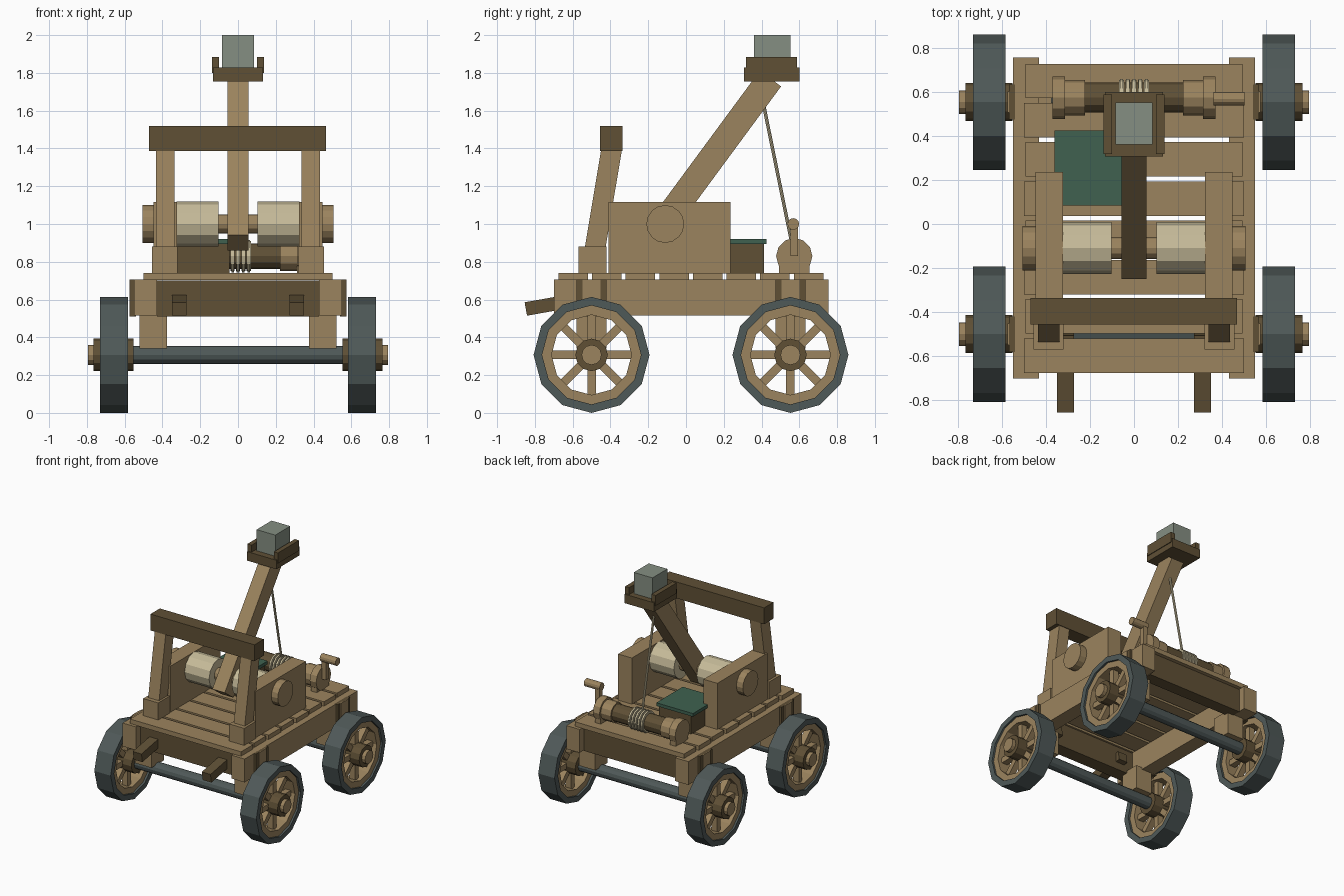
import bpy, bmesh, math
from mathutils import Vector, Matrix

if "Cube" in bpy.data.objects:
    bpy.data.objects.remove(bpy.data.objects["Cube"])


def material(name, rgb):
    m = bpy.data.materials.new(name)
    m.diffuse_color = (*rgb, 1)
    m.use_nodes = True
    m.node_tree.nodes["Principled BSDF"].inputs["Base Color"].default_value = m.diffuse_color
    return m


WOOD = material("light wood", (0.33, 0.23, 0.112))
DARK = material("dark wood", (0.115, 0.08, 0.036))
IRON = material("dark iron", (0.078, 0.1, 0.098))
ROPE = material("cream rope", (0.57, 0.50, 0.32))
STONE = material("grey stone", (0.235, 0.275, 0.225))
GREEN = material("green lid", (0.05, 0.12, 0.08))


def finish(name, bm, mat):
    bmesh.ops.recalc_face_normals(bm, faces=bm.faces)
    me = bpy.data.meshes.new(name)
    bm.to_mesh(me)
    bm.free()
    me.materials.append(mat)
    ob = bpy.data.objects.new(name, me)
    bpy.context.collection.objects.link(ob)
    return ob


def box(name, x, y, z, mat):
    """Box from (min, max) pairs."""
    bm = bmesh.new()
    bmesh.ops.create_cube(bm, size=1)
    for v in bm.verts:
        v.co = Vector([(r[0] + r[1]) / 2 + c * (r[1] - r[0])
                       for r, c in zip((x, y, z), v.co)])
    return finish(name, bm, mat)


def prism(name, x, outline, mat):
    """Extrude a (y, z) outline between two x values."""
    bm = bmesh.new()
    a, b = [[bm.verts.new((px, *p)) for p in outline] for px in x]
    bm.faces.new(a)
    bm.faces.new(b)
    n = len(a)
    for i in range(n):
        j = (i + 1) % n
        bm.faces.new((a[i], a[j], b[j], b[i]))
    return finish(name, bm, mat)


def circle(y, z, r, n):
    return [(y + r * math.sin(math.tau * i / n), z + r * math.cos(math.tau * i / n))
            for i in range(n)]


def cyl(name, x, y, z, r, mat, n=12):
    return prism(name, x, circle(y, z, r, n), mat)


def ring(name, x, y, z, r_out, r_in, mat, n=12):
    bm = bmesh.new()
    loops = [[bm.verts.new((px, *p)) for p in circle(y, z, r, n)]
             for px, r in ((x[0], r_out), (x[1], r_out), (x[1], r_in), (x[0], r_in))]
    for k in range(4):
        a, b = loops[k], loops[(k + 1) % 4]
        for i in range(n):
            j = (i + 1) % n
            bm.faces.new((a[i], a[j], b[j], b[i]))
    return finish(name, bm, mat)


def bar(name, x, p, q, width, mat):
    """Square-ended bar between two (y, z) points."""
    p, q = Vector(p), Vector(q)
    d = (q - p).normalized() * width / 2
    n = Vector((-d.y, d.x))
    return prism(name, x, [p + n, q + n, q - n, p - n], mat)


def span(s, a, b):
    """Mirrored x range for side s."""
    return tuple(sorted((s * a, s * b)))


AXLES = (-0.5, 0.553)
WZ = 0.307

# Wheels, hubs, axles and their hangers
for y in AXLES:
    cyl("axle", (-0.6, 0.6), y, WZ, 0.048, IRON)
    for s in (-1, 1):
        ring("tyre", span(s, 0.583, 0.73), y, WZ, 0.307, 0.262, IRON)
        ring("wheel_rim", span(s, 0.60, 0.715), y, WZ, 0.264, 0.212, WOOD)
        for i in range(8):
            a = math.tau * i / 8
            c, t = math.sin(a), math.cos(a)
            bar("spoke", span(s, 0.632, 0.682), (y + 0.06 * c, WZ + 0.06 * t),
                (y + 0.225 * c, WZ + 0.225 * t), 0.045, WOOD)
        cyl("hub", span(s, 0.552, 0.765), y, WZ, 0.086, DARK)
        cyl("hub_cap", span(s, 0.76, 0.795), y, WZ, 0.053, WOOD)
        box("axle_hanger", span(s, 0.375, 0.522), (y - 0.08, y + 0.08), (0.34, 0.53), WOOD)
        box("hanger_plate", span(s, 0.54, 0.568), (y - 0.08, y + 0.08), (0.51, 0.705), DARK)
        box("hanger_batten", span(s, 0.56, 0.574), (y - 0.048, y + 0.048), (0.51, 0.705), WOOD)

# Chassis frame
for s in (-1, 1):
    box("side_rail", span(s, 0.43, 0.55), (-0.70, 0.755), (0.515, 0.705), WOOD)
    bar("tow_bar", span(s, 0.272, 0.35), (-0.848, 0.55), (-0.5, 0.612), 0.072, DARK)
box("front_cross_beam", (-0.43, 0.43), (-0.64, -0.53), (0.51, 0.70), DARK)
box("rear_cross_beam", (-0.43, 0.43), (0.60, 0.70), (0.51, 0.70), DARK)

# Deck planks
for i in range(8):
    y = -0.675 + 0.178 * i
    w = 0.5 if i % 2 == 0 else 0.492
    box("deck_plank", (-w, w), (y, y + 0.156), (0.703, 0.741), WOOD)

# Torsion housing with rope bundles
for s in (-1, 1):
    box("side_cheek", span(s, 0.323, 0.447), (-0.41, 0.235), (0.738, 1.117), WOOD)
    cyl("pivot_boss", span(s, 0.44, 0.505), -0.11, 1.0, 0.1, WOOD, 16)
    cyl("rope_bundle", span(s, 0.103, 0.325), -0.108, 1.0, 0.118, ROPE, 12)
cyl("pivot_shaft", (-0.33, 0.33), -0.108, 1.0, 0.05, WOOD)

# Stop frame
for s in (-1, 1):
    box("post_socket", span(s, 0.32, 0.455), (-0.57, -0.42), (0.738, 0.88), WOOD)
    prism("leaning_post", span(s, 0.337, 0.435),
          [(-0.555, 0.76), (-0.445, 0.76), (-0.338, 1.4), (-0.448, 1.4)], WOOD)
box("stop_beam", (-0.47, 0.467), (-0.455, -0.335), (1.387, 1.52), DARK)

# Throwing arm, cradle and stone
bar("throwing_arm", (-0.056, 0.056), (-0.194, 0.9), (0.447, 1.77), 0.14, WOOD)
box("cradle_base", (-0.132, 0.132), (0.307, 0.6), (1.755, 1.828), DARK)
for s in (-1, 1):
    box("cradle_wall", span(s, 0.1, 0.138), (0.318, 0.588), (1.8, 1.885), DARK)
box("stone_block", (-0.084, 0.084), (0.36, 0.552), (1.826, 2.0), STONE)

# Ammunition chest
box("chest", (-0.335, -0.045), (0.1, 0.412), (0.738, 0.9), DARK)
box("chest_lid", (-0.36, -0.03), (0.085, 0.425), (0.894, 0.92), GREEN)

# Winch
WY, WH = 0.573, 0.83
cyl("winch_drum", (-0.33, 0.33), WY, WH, 0.068, DARK)
for s in (-1, 1):
    cyl("drum_collar", span(s, 0.222, 0.318), WY, WH, 0.08, WOOD)
    cyl("winch_bearing", span(s, 0.312, 0.37), WY, WH, 0.096, WOOD)
    box("bearing_foot", span(s, 0.312, 0.365), (WY - 0.08, WY + 0.08), (0.735, 0.79), WOOD)
for i in range(5):
    x = -0.057 + 0.0285 * i
    cyl("rope_coil_core", (x - 0.007, x + 0.007), WY, WH, 0.086, ROPE)
    ring("rope_coil", (x - 0.011, x + 0.011), WY, WH, 0.08, 0.06, ROPE)
box("crank_arm", (0.365, 0.405), (WY - 0.02, WY + 0.02), (WH, 1.0), WOOD)
cyl("crank_handle", (0.36, 0.502), WY - 0.005, 1.0, 0.031, WOOD)

# Pull rope from drum to arm
p, q = Vector((0, 0.56, 0.9)), Vector((0, 0.405, 1.66))
bm = bmesh.new()
bmesh.ops.create_cone(bm, cap_ends=True, segments=8, radius1=0.009, radius2=0.009,
                      depth=(q - p).length,
                      matrix=Matrix.Translation((p + q) / 2)
                      @ (q - p).to_track_quat('Z', 'Y').to_matrix().to_4x4())
finish("pull_rope", bm, ROPE)
